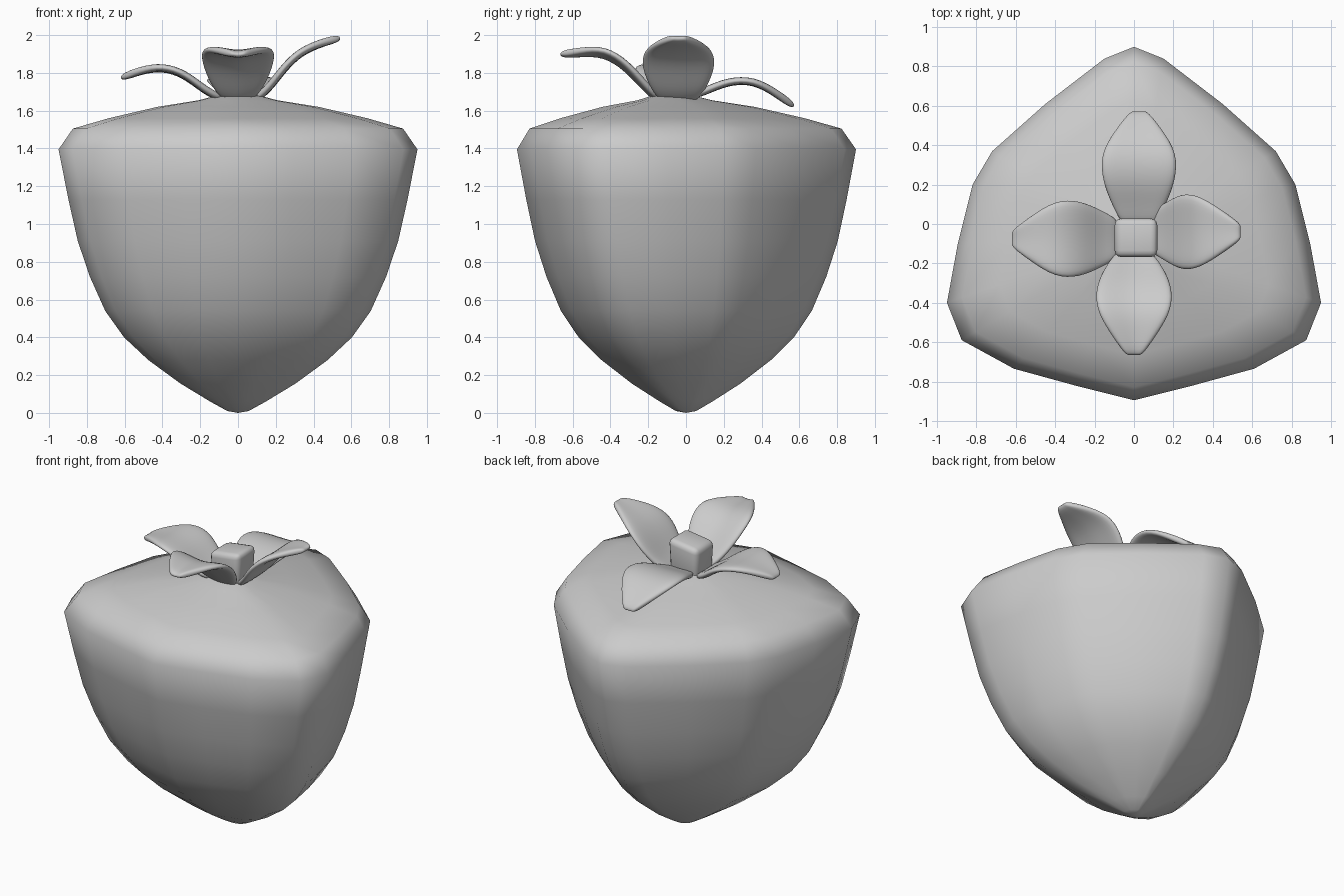
import bpy, bmesh
from mathutils import Vector

if "Cube" in bpy.data.objects:
    bpy.data.objects.remove(bpy.data.objects["Cube"])


def make_object(name, bm):
    bmesh.ops.recalc_face_normals(bm, faces=bm.faces)
    me = bpy.data.meshes.new(name)
    bm.to_mesh(me)
    bm.free()
    for p in me.polygons:
        p.use_smooth = True
    ob = bpy.data.objects.new(name, me)
    bpy.context.collection.objects.link(ob)
    return ob


# Fruit body: rounded-triangle outline scaled along a strawberry profile
half = [(0, .9), (.15, .84), (.45, .61), (.72, .37), (.82, .2), (.895, -.1),
        (.95, -.4), (.875, -.59), (.61, -.735), (.3, -.82), (0, -.895)]
outline = half + [(-x, y) for x, y in half[-2:0:-1]]
# scale, z, y shift
profile = [(.06, .01, 0), (.155, .06, 0), (.32, .155, 0), (.50, .28, 0), (.635, .40, 0),
           (.74, .54, 0), (.825, .72, 0), (.893, .91, 0), (.945, 1.13, 0),
           (1, 1.395, 0), (.92, 1.505, -.005), (.72, 1.56, -.02),
           (.45, 1.62, -.04), (.22, 1.655, -.06), (.12, 1.68, -.07)]
bm = bmesh.new()
rings = [[bm.verts.new((x * s, y * s + dy, z)) for x, y in outline] for s, z, dy in profile]
n = len(outline)
for a, b in zip(rings, rings[1:]):
    for i in range(n):
        bm.faces.new((a[i], a[(i + 1) % n], b[(i + 1) % n], b[i]))
for ring, tip in ((rings[0], (0, 0, 0)), (rings[-1], (0, -.07, 1.685))):
    t = bm.verts.new(tip)
    for i in range(n):
        bm.faces.new((ring[i], ring[(i + 1) % n], t))
make_object("fruit_body", bm)


# Leaves: curved strips, each following its own path (distance, height, half width)
def leaf(name, direction, offset, path, cup):
    d = Vector((*direction, 0))
    side = Vector((-d.y, d.x, 0))
    bm = bmesh.new()
    rows = []
    for r, z, w in path:
        c = d * r + side * offset
        rows.append([bm.verts.new((*(c + side * w * k).xy, z + cup * abs(k) * w / .2))
                     for k in (-1, -.5, 0, .5, 1)])
    for a, b in zip(rows, rows[1:]):
        for i in range(4):
            bm.faces.new((a[i], a[i + 1], b[i + 1], b[i]))
    ob = make_object(name, bm)
    if ob.data.polygons[0].normal.z < 0:
        ob.data.flip_normals()
    m = ob.modifiers.new("thickness", 'SOLIDIFY')
    m.thickness = .04
    m.offset = 0
    m = ob.modifiers.new("smooth", 'SUBSURF')
    m.levels = m.render_levels = 2


leaf("leaf_right", (1, 0), -.04,
     [(.08, 1.65, .10), (.16, 1.71, .15), (.24, 1.82, .20), (.33, 1.91, .19),
      (.45, 1.96, .11), (.545, 1.985, .04)], .01)
leaf("leaf_left", (-1, 0), .075,
     [(.08, 1.66, .10), (.17, 1.70, .15), (.28, 1.79, .20), (.40, 1.83, .20),
      (.52, 1.81, .12), (.625, 1.77, .04)], .01)
leaf("leaf_front", (0, -1), 0,
     [(.14, 1.65, .09), (.22, 1.72, .15), (.31, 1.82, .195), (.43, 1.90, .20),
      (.56, 1.90, .12), (.67, 1.895, .04)], .035)
leaf("leaf_back", (0, 1), -.025,
     [(.0, 1.67, .09), (.10, 1.70, .14), (.22, 1.755, .19), (.36, 1.76, .20),
      (.48, 1.69, .12), (.575, 1.62, .04)], .005)

# Stem: square post with rounded edges and a slightly tilted top
bm = bmesh.new()
bmesh.ops.create_cube(bm, size=1)
for v in bm.verts:
    top = v.co.z > 0
    v.co = Vector((v.co.x * (.22 if top else .2) + .01,
                   v.co.y * (.2 if top else .18) - .07,
                   (1.86 + .03 * v.co.x) if top else 1.62))
stem = make_object("stem", bm)
m = stem.modifiers.new("round", 'BEVEL')
m.width = .035
m.segments = 3
